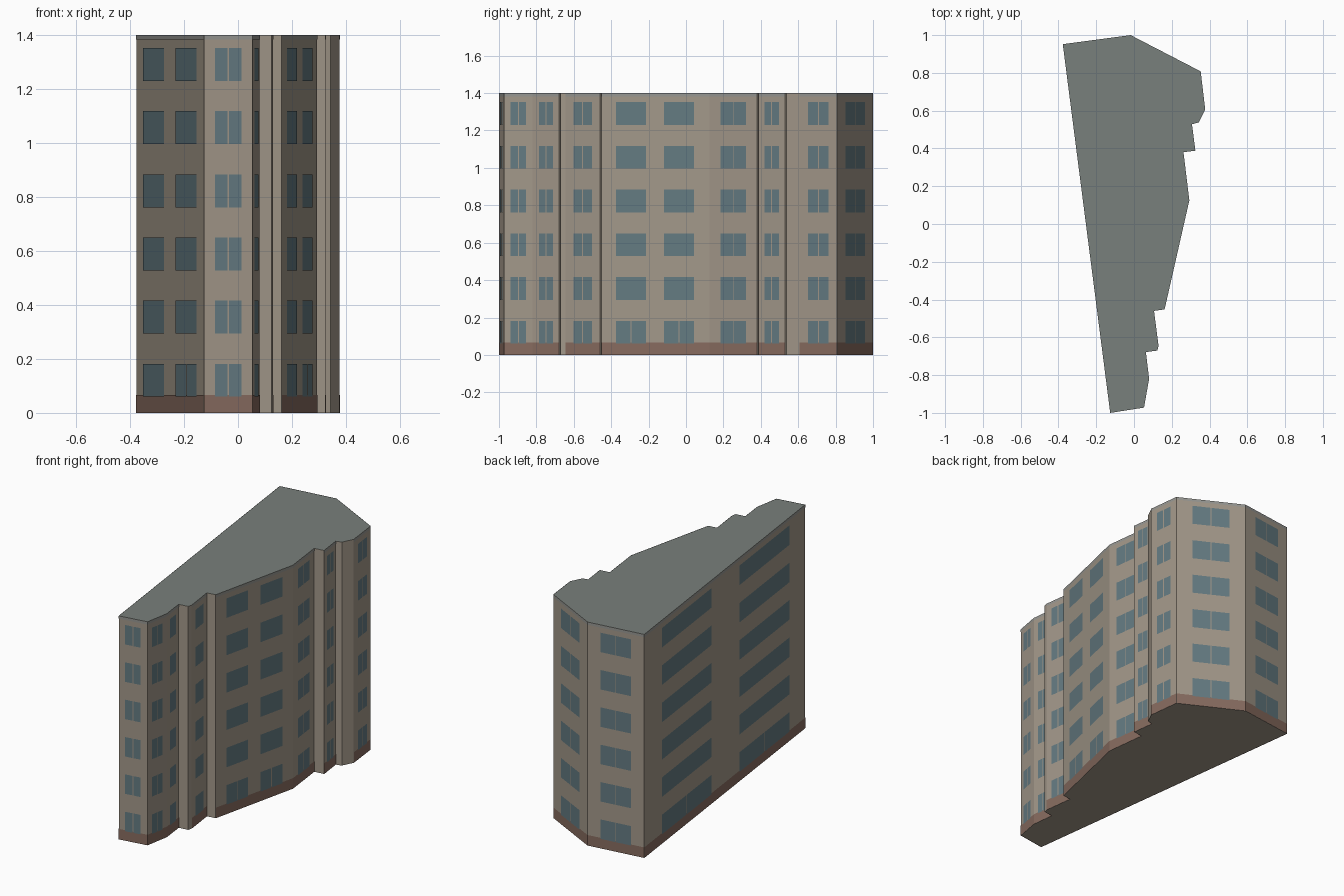
import bpy
from mathutils import Vector

if "Cube" in bpy.data.objects:
    bpy.data.objects.remove(bpy.data.objects["Cube"])

H = 1.4
ONE = [(0.23, 0.77)]
# Footprint corners, counter-clockwise; second item = window spans on the wall
# that starts at this corner (None = plain return wall)
PLAN = [
    ((-0.377, 0.952), [(0.11, 0.415), (0.59, 0.90)]),
    ((-0.126, -1.0), ONE),
    ((0.053, -0.972), ONE),
    ((0.08, -0.82), ONE),
    ((0.063, -0.678), None),
    ((0.124, -0.67), None),
    ((0.13, -0.645), ONE),
    ((0.106, -0.46), None),
    ((0.162, -0.452), [(0.135, 0.415), (0.58, 0.86)]),
    ((0.293, 0.125), ONE),
    ((0.262, 0.38), None),
    ((0.325, 0.388), ONE),
    ((0.307, 0.528), None),
    ((0.343, 0.538), None),
    ((0.377, 0.607), ONE),
    ((0.353, 0.808), ONE),
    ((-0.018, 1.0), ONE),
]


def material(name, rgb):
    m = bpy.data.materials.new(name)
    m.diffuse_color = (*rgb, 1)
    m.use_nodes = True
    m.node_tree.nodes["Principled BSDF"].inputs["Base Color"].default_value = m.diffuse_color
    return m


def make(name, verts, faces, *mats):
    me = bpy.data.meshes.new(name)
    me.from_pydata(verts, [], faces)
    for m in mats:
        me.materials.append(m)
    ob = bpy.data.objects.new(name, me)
    bpy.context.collection.objects.link(ob)
    return ob


def panel(store, a, b, s, e, z0, z1, off):
    """Flat quad on wall a-b between fractions s..e, just proud of it."""
    d = b - a
    out = Vector((d.y, -d.x)).normalized() * off
    p, q = a + d * s + out, a + d * e + out
    n = len(store[0])
    store[0].extend([(p.x, p.y, z0), (q.x, q.y, z0), (q.x, q.y, z1), (p.x, p.y, z1)])
    store[1].append((n, n + 1, n + 2, n + 3))


wall = material("wall", (0.36, 0.31, 0.25))
roof = material("roof", (0.19, 0.215, 0.20))
glass = material("glass", (0.127, 0.195, 0.22))
brick = material("plinth", (0.24, 0.147, 0.114))
trim = material("trim", (0.30, 0.30, 0.28))

# Building body with roof face
pts = [Vector(p) for p, _ in PLAN]
n = len(pts)
verts = [(p.x, p.y, z) for z in (0, H) for p in pts]
faces = [(i, (i + 1) % n, n + (i + 1) % n, n + i) for i in range(n)]
faces += [tuple(reversed(range(n))), tuple(range(n, 2 * n))]
body = make("building_body", verts, faces, wall, roof)
body.data.polygons[-1].material_index = 1

# Plinth, top trim and window panes on every main wall
plinth, coping, panes = ([], []), ([], []), ([], [])
for i, (_, spans) in enumerate(PLAN):
    if not spans:
        continue
    a, b = pts[i], pts[(i + 1) % n]
    panel(plinth, a, b, 0, 1, 0, 0.066, 0.001)
    panel(coping, a, b, 0, 1, 1.383, H, 0.001)
    gap = 0.0025 / (b - a).length
    for floor in range(6):
        z = 0.06 + floor * 0.234
        for s, e in spans:
            if floor == 0 or len(spans) == 1:
                m = (s + e) / 2
                panel(panes, a, b, s, m - gap, z, z + 0.122, 0.002)
                panel(panes, a, b, m + gap, e, z, z + 0.122, 0.002)
            else:
                panel(panes, a, b, s, e, z, z + 0.122, 0.002)

make("plinth_band", *plinth, brick)
make("roof_trim", *coping, trim)
make("windows", *panes, glass)
